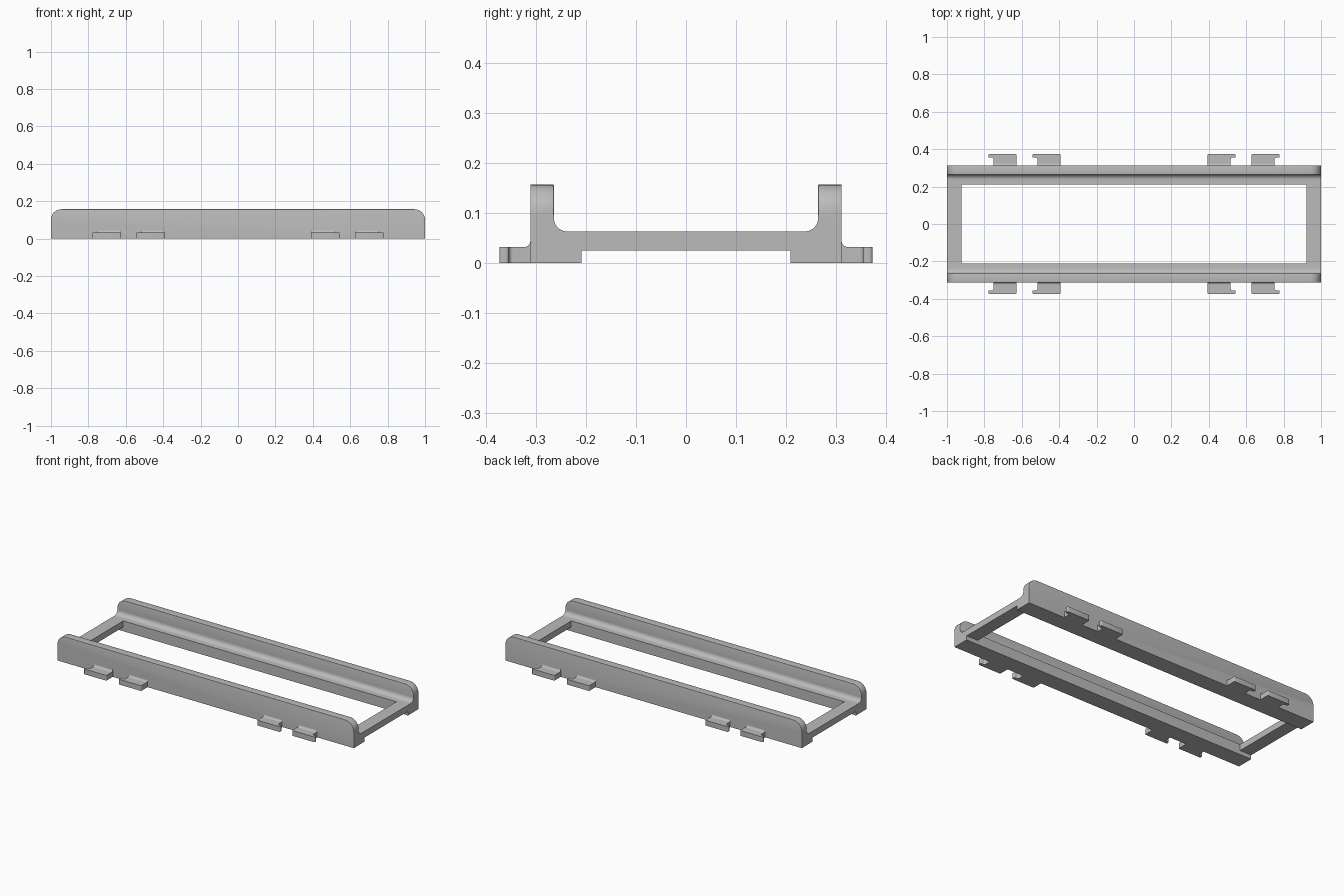
import bpy, bmesh
from math import sin, cos, pi
from mathutils import Vector

cube = bpy.data.objects.get("Cube")
if cube:
    bpy.data.objects.remove(cube, do_unlink=True)

grey = bpy.data.materials.new("plain grey")
grey.use_nodes = True
grey.diffuse_color = (0.5, 0.5, 0.5, 1)
grey.node_tree.nodes["Principled BSDF"].inputs["Base Color"].default_value = grey.diffuse_color


def arc(cx, cy, r, start, end, steps=8):
    """Points on a circular arc, angles in quarter turns."""
    angles = [(start + (end - start) * i / steps) * pi / 2 for i in range(steps + 1)]
    return [(cx + r * cos(a), cy + r * sin(a)) for a in angles]


def prism(points, move):
    """Extrude a closed outline given as 3D points."""
    bm = bmesh.new()
    face = bm.faces.new([bm.verts.new(p) for p in points])
    ext = bmesh.ops.extrude_face_region(bm, geom=[face])
    verts = [g for g in ext["geom"] if isinstance(g, bmesh.types.BMVert)]
    bmesh.ops.translate(bm, verts=verts, vec=Vector(move))
    bmesh.ops.recalc_face_normals(bm, faces=bm.faces)
    return bm


def bevel(bm, test, size, segments):
    edges = [e for e in bm.edges if test(e.verts[0].co, e.verts[1].co)]
    bmesh.ops.bevel(bm, geom=edges, offset=size, offset_type='OFFSET',
                    segments=segments, profile=0.5, affect='EDGES', clamp_overlap=True)


def finish(bm, name, sx=1, sy=1):
    """Reflect into place and turn into a smooth-shaded object."""
    for v in bm.verts:
        v.co.x *= sx
        v.co.y *= sy
    bmesh.ops.recalc_face_normals(bm, faces=bm.faces)
    mesh = bpy.data.meshes.new(name)
    bm.to_mesh(mesh)
    bm.free()
    mesh.materials.append(grey)
    ob = bpy.data.objects.new(name, mesh)
    bpy.context.collection.objects.link(ob)
    bpy.ops.object.select_all(action='DESELECT')
    ob.select_set(True)
    bpy.context.view_layer.objects.active = ob
    bpy.ops.object.shade_smooth_by_angle()


OUT, WALL, LIP, TOP, DECK = 0.312, 0.265, 0.21, 0.157, 0.063
HOOK = 0.032


def rail(side, sy):
    # Raised wall flowing through a cove into the flat lip
    outline = [(OUT, 0), (OUT, TOP), (WALL, TOP)]
    outline += arc(WALL - 0.027, DECK + 0.027, 0.027, 0, -1)
    outline += [(LIP, DECK), (LIP, 0)]
    bm = prism([(-1, y, z) for y, z in outline], (2, 0, 0))
    # Large rounded upper corners at both ends
    bevel(bm, lambda a, b: min(a.z, b.z) > TOP - 0.001 and abs(a.x - b.x) < 0.001, 0.057, 10)
    # Softened rim of the wall
    def rim(a, b):
        same_side = abs(a.y - b.y) < 0.0001
        return same_side and a.y > WALL - 0.001 and min(a.z, b.z) > DECK + 0.03
    bevel(bm, rim, 0.004, 3)
    finish(bm, side + "_rail", 1, sy)


def clip(name, x, sx, sy):
    # L-shaped hook, seen from above
    neck, tip, inner, end = x + 0.125, x + 0.152, 0.355, 0.374
    outline = [(x, OUT - 0.004), (neck, OUT - 0.004)]
    outline += arc(neck + 0.008, inner - 0.008, 0.008, 2, 1, 5)
    outline += arc(tip - 0.006, inner + 0.006, 0.006, -1, 0, 4)
    outline += arc(tip - 0.006, end - 0.006, 0.006, 0, 1, 4)
    outline += arc(x + 0.006, end - 0.006, 0.006, 1, 2, 4)
    finish(prism([(u, v, 0) for u, v in outline], (0, 0, HOOK)), name, sx, sy)
    # Small cove where the clip meets the wall
    r = 0.012
    cove = [(OUT - 0.004, HOOK - 0.004), (OUT - 0.004, HOOK + r)]
    cove += arc(OUT + r, HOOK + r, r, 2, 3, 6) + [(OUT + r, HOOK - 0.004)]
    finish(prism([(x, v, z) for v, z in cove], (0.125, 0, 0)), name + "_cove", sx, sy)


for side, sy in (("front", -1), ("back", 1)):
    rail(side, sy)
    for hand, sx in (("left", 1), ("right", -1)):
        clip(f"{side}_{hand}_inner_clip", 0.392, sx, sy)
        clip(f"{side}_{hand}_outer_clip", 0.627, sx, sy)

# Thin bars joining the rails at each end
for hand, sx in (("left", 1), ("right", -1)):
    corners = [(0.922, -LIP), (1, -LIP), (1, LIP), (0.922, LIP)]
    finish(prism([(u, v, 0.025) for u, v in corners], (0, 0, DECK - 0.025)),
           hand + "_end_bar", sx)
